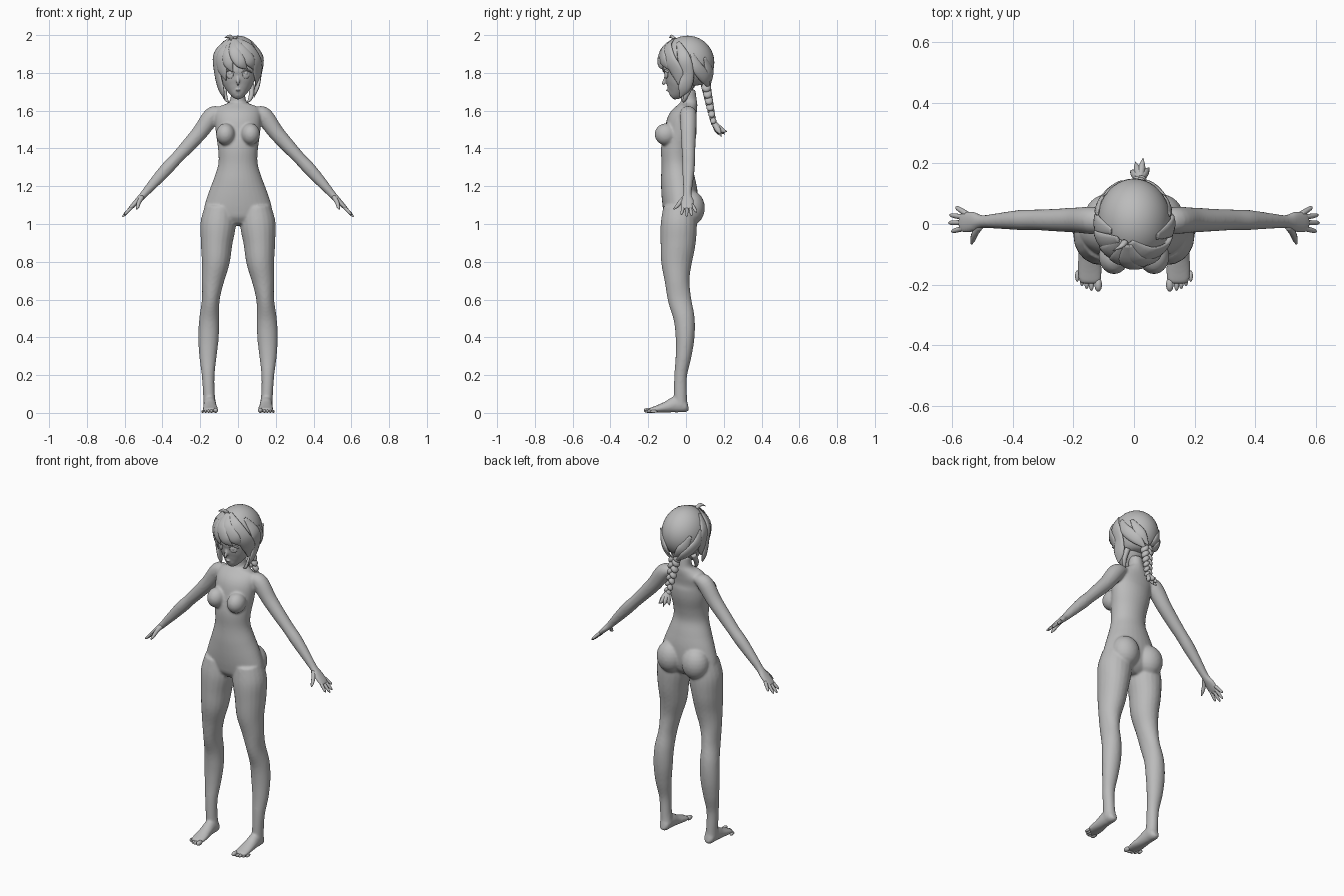
import bpy, bmesh, math
from mathutils import Vector, Matrix

grey = bpy.data.materials.new("plain_grey")
grey.diffuse_color = (0.5, 0.5, 0.5, 1)


def catmull(pts, steps):
    out = []
    for i in range(len(pts) - 1):
        a, b, c, d = (pts[max(0, min(len(pts) - 1, i + k))] for k in (-1, 0, 1, 2))
        for s in range(steps):
            t = s / steps
            out.append([0.5 * (2 * q + (r - p) * t + (2 * p - 5 * q + 4 * r - u) * t * t
                               + (3 * q - p - 3 * r + u) * t ** 3)
                        for p, q, r, u in zip(a, b, c, d)])
    return out + [list(pts[-1])]


def tube(bm, pts, ref, sides=20, steps=5, sx=1):
    """Smooth tube through (x, y, z, width, depth); ref gives the depth axis."""
    pts = catmull([(p[0] * sx,) + tuple(p[1:]) for p in pts], steps)
    pos = [Vector(p[:3]) for p in pts]
    rings = []
    for i, p in enumerate(pts):
        t = (pos[min(i + 1, len(pos) - 1)] - pos[max(i - 1, 0)]).normalized()
        r = ref(pos[i]) if callable(ref) else Vector(ref)
        u = (r - t * r.dot(t)).normalized()
        v = t.cross(u)
        rings.append([bm.verts.new(pos[i] + v * max(p[3], .001) * math.cos(k * math.tau / sides)
                                   + u * max(p[4], .001) * math.sin(k * math.tau / sides))
                      for k in range(sides)])
    for a, b in zip(rings, rings[1:]):
        for k in range(sides):
            j = (k + 1) % sides
            bm.faces.new((a[k], a[j], b[j], b[k]))
    bm.faces.new(rings[0])
    bm.faces.new(rings[-1])


def ball(bm, c, r, rot=None, seg=24):
    m = Matrix.Translation(c) @ (rot or Matrix()) @ Matrix.Diagonal((*r, 1))
    return bmesh.ops.create_uvsphere(bm, u_segments=seg, v_segments=seg // 2, radius=1, matrix=m)["verts"]


def finish(name, bm, voxel=0, smooth=0):
    bmesh.ops.recalc_face_normals(bm, faces=bm.faces)
    me = bpy.data.meshes.new(name)
    bm.to_mesh(me)
    bm.free()
    me.materials.append(grey)
    ob = bpy.data.objects.new(name, me)
    bpy.context.collection.objects.link(ob)
    for f in me.polygons:
        f.use_smooth = True
    if voxel:
        m = ob.modifiers.new("blend", 'REMESH')
        m.mode, m.voxel_size, m.use_smooth_shade = 'VOXEL', voxel, True
        m = ob.modifiers.new("soften", 'SMOOTH')
        m.factor, m.iterations = 0.5, smooth
    return ob


# body: torso, legs and arms blended into one skin
bm = bmesh.new()
torso = [(1.71, .012, .038, .038), (1.655, .015, .042, .042), (1.632, .015, .07, .046),
         (1.605, .005, .118, .056), (1.55, -.02, .122, .078), (1.48, -.03, .117, .085),
         (1.40, -.047, .106, .085), (1.32, -.05, .104, .08), (1.24, -.043, .128, .09),
         (1.16, -.034, .158, .096), (1.08, -.03, .18, .092), (1.03, -.035, .165, .08),
         (.995, -.04, .09, .05)]
tube(bm, [(0, y, z, w, d) for z, y, w, d in torso], (0, 1, 0), 32)
leg = [(.095, -.035, 1.09, .08, .085), (.105, -.038, 1.0, .094, .096), (.113, -.042, .9, .084, .093),
       (.118, -.05, .8, .074, .082), (.133, -.047, .7, .059, .066), (.144, -.034, .6, .047, .062),
       (.152, -.01, .5, .053, .056), (.156, -.005, .4, .054, .05), (.159, -.013, .3, .046, .042),
       (.158, -.028, .2, .034, .034), (.154, -.03, .1, .031, .035), (.149, -.028, .04, .034, .036)]
foot = [(.149, .012, .035, .015, .02), (.149, -.005, .034, .03, .032), (.149, -.05, .045, .033, .044),
        (.148, -.1, .032, .036, .031), (.146, -.15, .021, .041, .02), (.145, -.185, .015, .038, .013),
        (.145, -.197, .013, .03, .008)]
arm = [(.085, .01, 1.595, .025, .035), (.135, .012, 1.575, .046, .045), (.2, .013, 1.487, .042, .041),
       (.27, .013, 1.408, .037, .037), (.33, .014, 1.343, .033, .034), (.38, .013, 1.29, .034, .033),
       (.45, .01, 1.212, .027, .026), (.50, .008, 1.155, .02, .022), (.53, .008, 1.124, .016, .034),
       (.56, .006, 1.094, .012, .036), (.575, .006, 1.08, .008, .03)]
for s in (-1, 1):
    tube(bm, leg, (0, 1, 0), sx=s)
    tube(bm, foot, (0, 0, 1), sx=s)
    tube(bm, arm, (0, 1, 0), sx=s)
    ball(bm, (.066 * s, -.107, 1.475), (.051, .059, .058))
    ball(bm, (.083 * s, .026, 1.085), (.08, .074, .092))
finish("body", bm, .0065, 7)

# fingers and toes
bm = bmesh.new()
fingers = [(.044, .588, 1.062, .056), (.027, .608, 1.043, .03),
           (.006, .612, 1.038, .004), (-.015, .602, 1.048, -.025)]
for s in (-1, 1):
    for y, tx, tz, ty in fingers:
        base = Vector((.552, y * .75, 1.101))
        tip = Vector((tx, ty, tz))
        tube(bm, [(*base.lerp(tip, f), r, r) for f, r in
                  ((0, .0095), (.45, .0088), (.85, .007), (1, .002))], (0, 1, 0), 10, 3, s)
    tube(bm, [(.508, -.005, 1.143, .013, .013), (.524, -.03, 1.115, .011, .012),
              (.531, -.05, 1.092, .009, .009), (.536, -.066, 1.078, .003, .003)], (0, 0, 1), 10, 3, s)
    for i in range(5):
        r = .0135 if i == 0 else .0095 - i * .0004
        x = .118 + (0 if i == 0 else .007 + i * .0155)
        ball(bm, (x * s, -.2 + i * i * .0018, r), (r * .95, .024 - i * .001, r), seg=14)
finish("fingers_and_toes", bm)

# face with pointed chin, small nose and lips
bm = bmesh.new()
face = [(1.672, -.078, .012, .012), (1.68, -.07, .028, .03), (1.70, -.055, .05, .05),
        (1.735, -.038, .076, .075), (1.78, -.025, .094, .092), (1.83, -.02, .1, .1), (1.89, -.01, .098, .1),
        (1.93, 0, .07, .07)]
tube(bm, [(0, y, z, w, d) for z, y, w, d in face], (0, 1, 0), 32)
tube(bm, [(0, -.105, 1.785, .006, .008), (0, -.115, 1.755, .008, .01), (0, -.121, 1.743, .007, .008),
          (0, -.112, 1.732, .003, .003)], (0, 1, 0), 10, 4)
ball(bm, (0, -.1, 1.708), (.015, .008, .004), seg=12)
for s in (-1, 1):
    ball(bm, (.1 * s, .005, 1.785), (.012, .022, .035), seg=16)
finish("head", bm, .005, 4)

# eyes and upper lashes
bm = bmesh.new()
for s in (-1, 1):
    turn = Matrix.Rotation(.42 * s, 4, 'Z')
    ball(bm, (.043 * s, -.105, 1.79), (.021, .006, .021), turn, 16)
    ball(bm, (.043 * s, -.107, 1.797), (.011, .006, .013), turn, 12)
    tube(bm, [(.02, -.117, 1.803, .002, .002), (.043, -.113, 1.815, .004, .005),
              (.066, -.1, 1.807, .004, .006), (.073, -.093, 1.8, .001, .001)], (0, 1, 0), 8, 4, s)
finish("eyes", bm)

# hair cap, hollowed in front of the face
HC, HR = Vector((0, .008, 1.855)), Vector((.122, .142, .142))
bm = bmesh.new()
for v in ball(bm, HC, HR, seg=40):
    if v.co.y < -.02 and v.co.z < 1.86:
        v.co.y = -.02
    if v.co.z < 1.74:
        v.co.z = 1.74 + (v.co.z - 1.74) * .4
finish("hair_cap", bm)


def on_head(az, z, lift):
    k = (z - HC.z) / HR.z
    f = math.sqrt(max(0, 1 - k * k)) if k > 0 else 1 + k * .22
    a = math.radians(az)
    return (math.sin(a) * (HR.x * f + lift), HC.y - math.cos(a) * (HR.y * f + lift), z + lift * max(k, 0))


# hair locks: (width, (azimuth, height) points from crown to tip)
locks = [(.038, (-12, 1.98), (25, 1.935), (50, 1.87), (66, 1.80), (68, 1.73)),
         (.032, (-15, 1.975), (5, 1.925), (30, 1.865), (48, 1.815)),
         (.030, (-20, 1.975), (-10, 1.915), (6, 1.855), (24, 1.82)),
         (.028, (-25, 1.975), (-27, 1.91), (-24, 1.85), (-14, 1.805)),
         (.032, (-35, 1.975), (-45, 1.90), (-44, 1.82), (-36, 1.76)),
         (.034, (-45, 1.975), (-64, 1.90), (-67, 1.80), (-60, 1.71), (-48, 1.66)),
         (.034, (-70, 1.965), (-86, 1.89), (-92, 1.80), (-84, 1.73)),
         (.034, (60, 1.96), (82, 1.88), (90, 1.79), (82, 1.72), (68, 1.67)),
         (.030, (-100, 1.90), (-112, 1.83), (-140, 1.77), (-172, 1.72)),
         (.030, (100, 1.90), (112, 1.83), (140, 1.77), (172, 1.72)),
         (.030, (-128, 1.88), (-150, 1.80), (-178, 1.74)),
         (.030, (128, 1.88), (150, 1.80), (178, 1.74))]
bm = bmesh.new()
for n, (w, *path) in enumerate(locks):
    lift = .002 + .004 * (n % 3) / 2
    m = len(path) - 1
    tube(bm, [(*on_head(az, z, lift), w * p, .011 * p) for (az, z), p in
              zip(path, [.3] + [1] * (m - 1) + [.06])], lambda p: p - HC, 12, 5)
# crown tuft
tube(bm, [(-.03, -.06, 1.975, .012, .01), (-.045, -.075, 1.993, .01, .007),
          (-.07, -.088, 1.986, .001, .001)], (0, 1, 0), 10, 4)
# wisps beside the neck
for s in (-1, 1):
    tube(bm, [(.07, .03, 1.74, .016, .016), (.072, .005, 1.69, .014, .014), (.06, -.01, 1.655, .009, .009),
              (.045, -.015, 1.645, .001, .001)], (0, 1, 0), 10, 4, s)
finish("hair_locks", bm)

# braid of alternating strands ending in a loose tuft
bm = bmesh.new()
path = catmull([(0, .105, 1.735), (.005, .118, 1.67), (.012, .132, 1.6), (.02, .147, 1.535)], 4)
for i, p in enumerate(path):
    s = 1 if i % 2 else -1
    k = 1 - .035 * i
    ball(bm, (p[0] + s * .013 * k, p[1], p[2]), (.02 * k, .027 * k, .03 * k),
         Matrix.Rotation(-s * .65, 4, 'Y'), 16)
for x, y, z in ((-.012, .175, 1.47), (.02, .188, 1.46), (.05, .185, 1.475), (.03, .218, 1.49), (.005, .205, 1.475)):
    tube(bm, [(.02, .148, 1.535, .013, .013), (.02 * .4 + x * .6, .155 * .5 + y * .5, 1.498, .015, .012),
              (x, y, z, .001, .001)], (1, 0, 0), 10, 5)
finish("braid", bm)
